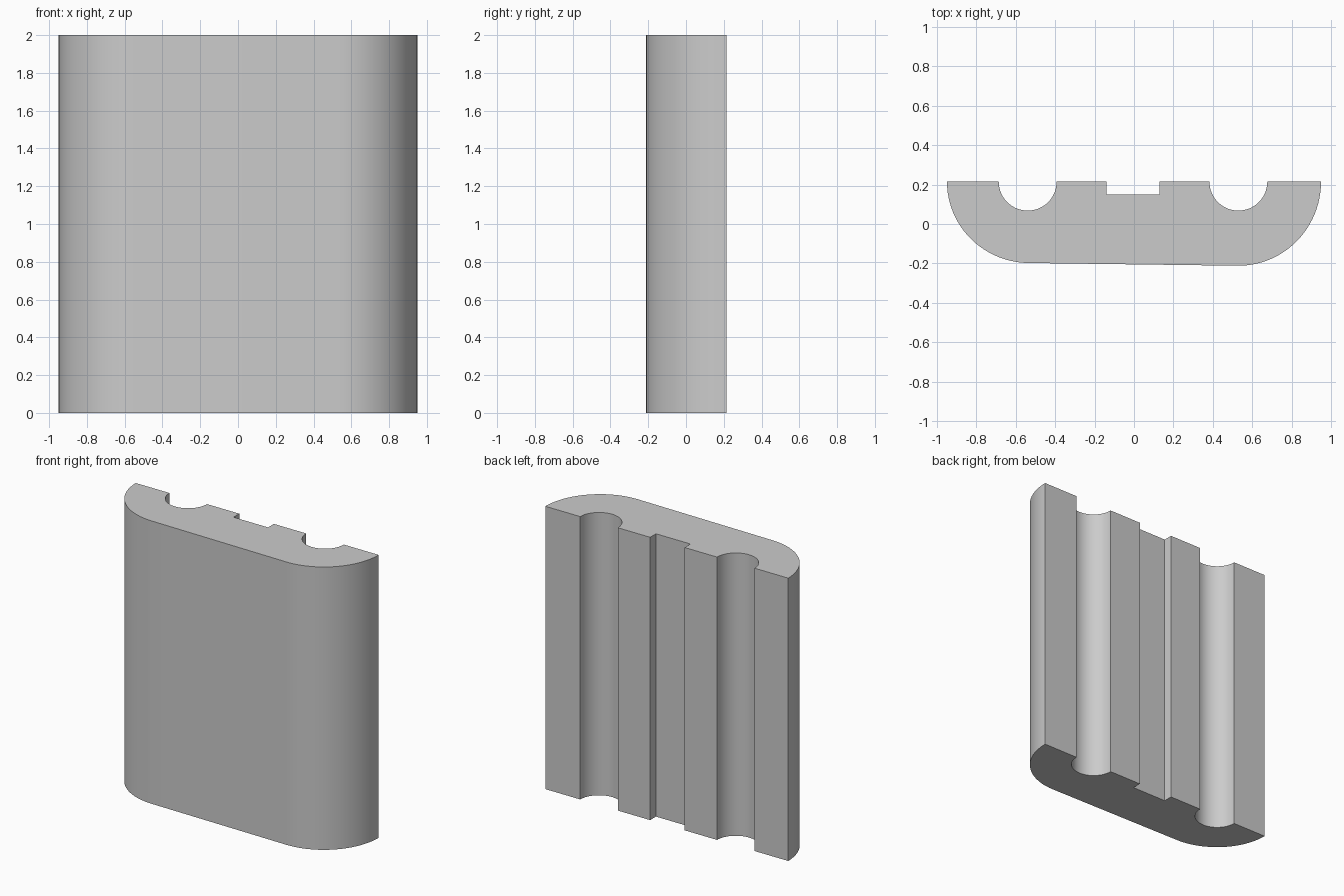
import bpy, bmesh, math

cube = bpy.data.objects.get("Cube")
if cube:
    bpy.data.objects.remove(cube, do_unlink=True)

HEIGHT = 2.0
BACK = 0.215


def arc(cx, rx, ry, start, end, steps):
    """Elliptical arc centred on the back plane, angles in degrees."""
    pts = []
    for i in range(steps + 1):
        a = math.radians(start + (end - start) * i / steps)
        pts.append((cx + rx * math.cos(a), BACK + ry * math.sin(a)))
    return pts


# Material
grey = bpy.data.materials.new("light_grey")
grey.use_nodes = True
colour = (0.6, 0.6, 0.6, 1)
grey.diffuse_color = colour
grey.node_tree.nodes["Principled BSDF"].inputs["Base Color"].default_value = colour

# Outline: rounded front corners, then round grooves and a square slot in the back
profile = arc(-0.53, 0.42, 0.413, 180, 270, 24)
profile += arc(0.53, 0.42, 0.427, 270, 360, 24)
profile += arc(0.53, 0.147, 0.147, 360, 180, 32)
profile += [(0.13, BACK), (0.13, 0.15), (-0.14, 0.15), (-0.14, BACK)]
profile += arc(-0.54, 0.147, 0.147, 360, 180, 32)

# Extrude the outline into the block
bm = bmesh.new()
base = bm.faces.new([bm.verts.new((x, y, 0)) for x, y in profile])
top = bmesh.ops.extrude_face_region(bm, geom=[base], use_keep_orig=True)
bmesh.ops.translate(bm, vec=(0, 0, HEIGHT),
                    verts=[g for g in top["geom"] if isinstance(g, bmesh.types.BMVert)])
bmesh.ops.recalc_face_normals(bm, faces=bm.faces)
mesh = bpy.data.meshes.new("grooved_block")
bm.to_mesh(mesh)
bm.free()
mesh.materials.append(grey)

block = bpy.data.objects.new("grooved_block", mesh)
bpy.context.collection.objects.link(block)
bpy.context.view_layer.objects.active = block
block.select_set(True)
bpy.ops.object.shade_smooth_by_angle(angle=math.radians(30))
